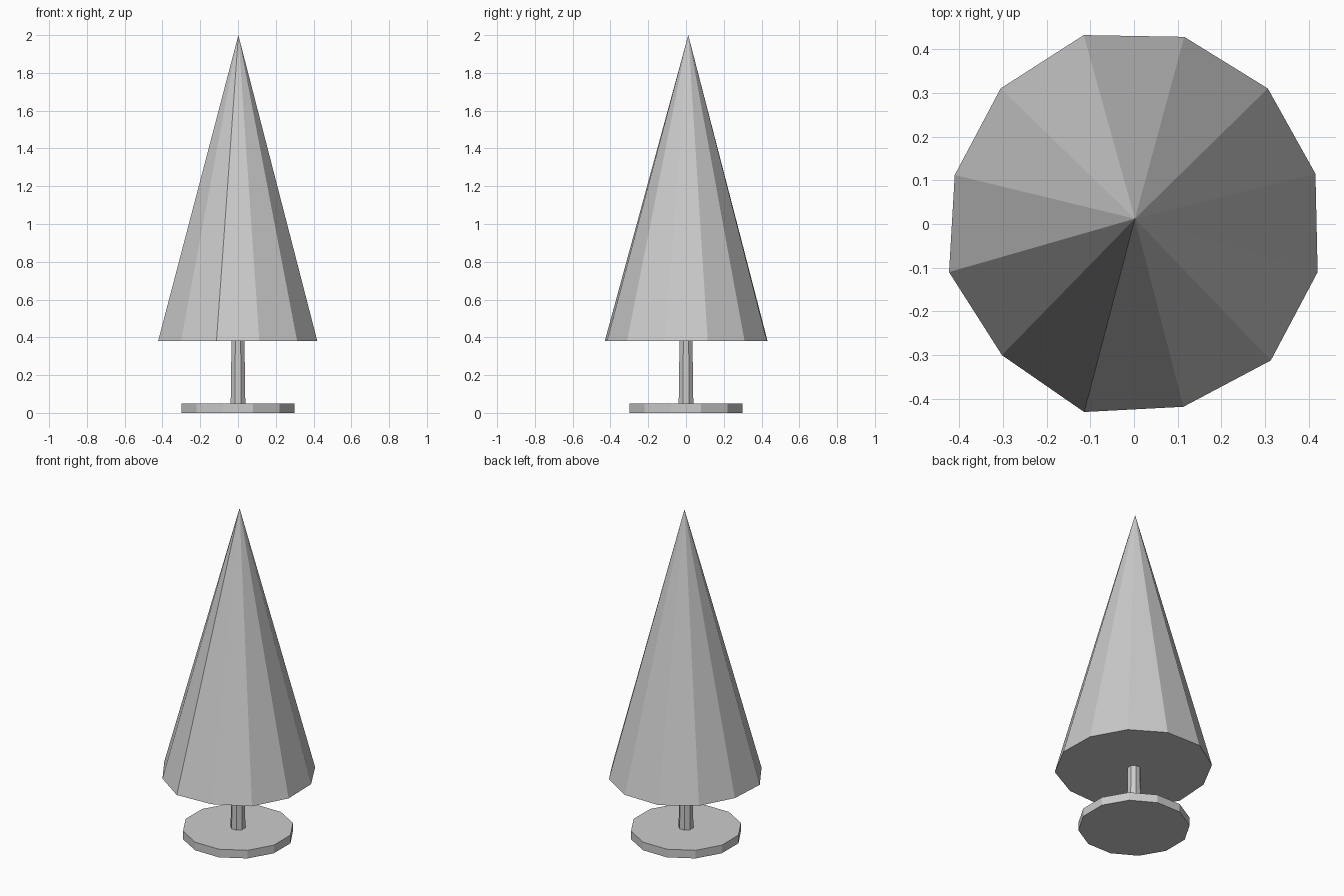
import bpy
import bmesh
import math

cube = bpy.data.objects.get("Cube")
if cube:
    bpy.data.objects.remove(cube, do_unlink=True)

# One plain grey for the whole tree
grey = bpy.data.materials.new("plain grey")
grey.use_nodes = True
colour = (0.6, 0.6, 0.6, 1)
grey.diffuse_color = colour
grey.node_tree.nodes["Principled BSDF"].inputs["Base Color"].default_value = colour


def ring(sides, radius):
    """Regular outline with a flat side facing the front."""
    angles = [math.tau * (i + 0.5) / sides for i in range(sides)]
    return [(radius * math.cos(a), radius * math.sin(a)) for a in angles]


def add_part(name, bottom, z0, z1, top=None, apex=None):
    """Join a bottom outline to a top outline or a single apex."""
    bm = bmesh.new()
    low = [bm.verts.new((x, y, z0)) for x, y in bottom]
    bm.faces.new(low[::-1])
    n = len(low)
    if apex:
        tip = bm.verts.new((*apex, z1))
        for i in range(n):
            bm.faces.new((low[i], low[(i + 1) % n], tip))
    else:
        high = [bm.verts.new((x, y, z1)) for x, y in top]
        bm.faces.new(high)
        for i in range(n):
            j = (i + 1) % n
            bm.faces.new((low[i], low[j], high[j], high[i]))
    mesh = bpy.data.meshes.new(name)
    bm.to_mesh(mesh)
    bm.free()
    mesh.materials.append(grey)
    obj = bpy.data.objects.new(name, mesh)
    bpy.context.collection.objects.link(obj)


# Flat round stand
disc = ring(12, 0.31)
add_part("base", disc, 0, 0.05, top=disc)

# Thin trunk, slightly wider at the foot
add_part("trunk", ring(8, 0.042), 0.05, 0.38, top=ring(8, 0.037))

# Tall foliage cone with a slightly uneven hem
hem = [(0.415, 0.115), (0.306, 0.31), (0.115, 0.428), (-0.115, 0.432),
       (-0.305, 0.31), (-0.41, 0.112), (-0.423, -0.11), (-0.302, -0.3),
       (-0.114, -0.43), (0.113, -0.418), (0.313, -0.312), (0.42, -0.11)]
add_part("foliage", hem, 0.38, 2, apex=(0.002, 0.012))
